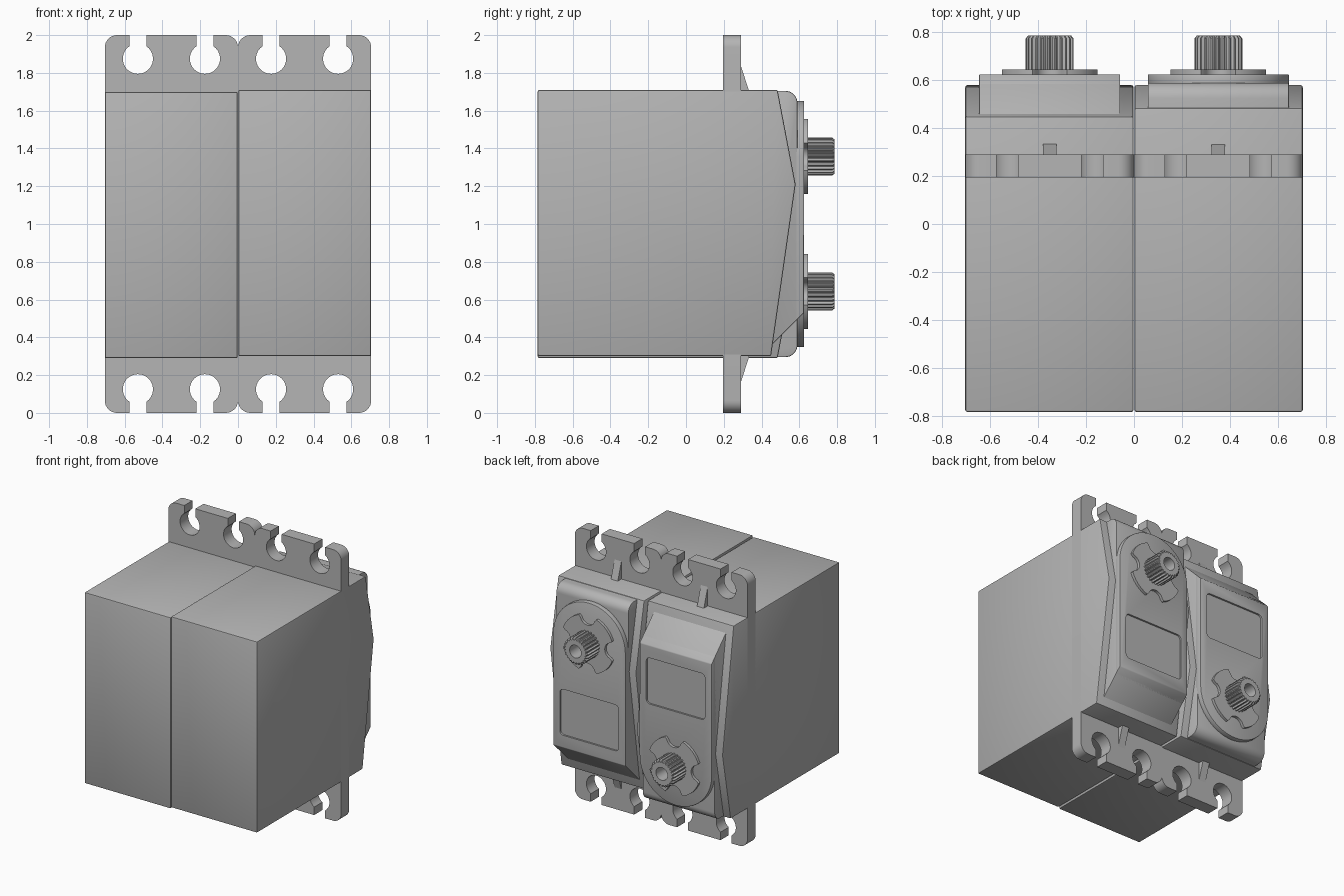
import bpy, bmesh, math
from math import cos, sin, pi, radians

if "Cube" in bpy.data.objects:
    bpy.data.objects.remove(bpy.data.objects["Cube"])

CX, CZ = 0.3525, 1.357          # middle of one unit, height of its output shaft
HW = 0.295                      # half width of the raised gearbox cover

grey = bpy.data.materials.new("grey plastic")
grey.diffuse_color = (0.46, 0.46, 0.46, 1)
grey.use_nodes = True
grey.node_tree.nodes["Principled BSDF"].inputs["Base Color"].default_value = grey.diffuse_color
parts = []


def arc(cx, cy, r, a0, a1, n):
    return [(cx + r * cos(radians(a0 + (a1 - a0) * i / n)),
             cy + r * sin(radians(a0 + (a1 - a0) * i / n))) for i in range(n + 1)]


def loft(name, rows, bevel=0.0, closed=False, keep=True):
    """Skin equal-length loops; cap the ends, or join last to first."""
    bm = bmesh.new()
    loops = [[bm.verts.new(p) for p in row] for row in rows]
    pairs = list(zip(loops, loops[1:]))
    if closed:
        pairs.append((loops[-1], loops[0]))
    else:
        bm.faces.new(loops[0])
        bm.faces.new(loops[-1])
    n = len(rows[0])
    for a, b in pairs:
        for i in range(n):
            j = (i + 1) % n
            bm.faces.new((a[i], a[j], b[j], b[i]))
    bmesh.ops.recalc_face_normals(bm, faces=bm.faces)
    if bevel:
        edges = [e for e in bm.edges if e.calc_face_angle(0) > radians(25)]
        bmesh.ops.bevel(bm, geom=edges, offset=bevel, segments=2, profile=0.5,
                        affect='EDGES', clamp_overlap=True)
    me = bpy.data.meshes.new(name)
    bm.to_mesh(me)
    bm.free()
    me.materials.append(grey)
    ob = bpy.data.objects.new(name, me)
    bpy.context.collection.objects.link(ob)
    if keep:
        parts.append(ob)
    return ob


def along_x(pts, x0, x1):       # (y, z) outline extruded along x
    return [[(x, y, z) for y, z in pts] for x in (x0, x1)]


def along_y(pts, *ys):          # (x, z) outline extruded along y
    return [[(x, y, z) for x, z in pts] for y in ys]


# Main case with the peaked side shoulders
case = [(-0.785, 0.30), (0.45, 0.30), (0.58, 1.21), (0.485, 1.71), (-0.785, 1.71)]
loft("case", along_x(case, 0.002, 0.705), bevel=0.009)

# Gearbox cover: chamfered at one end, rounded at the other
cover = [(0.25, 0.32), (0.415, 0.32), (0.59, 0.495)] + arc(0.525, 1.64, 0.065, 0, 90, 8) + [(0.25, 1.705)]
loft("gearbox_cover", along_x(cover, CX - HW, CX + HW), bevel=0.006)

# Raised arch plate, its lower edge continuing the chamfer
arch = arc(CX, CZ, HW, 0, 180, 40)
plate = loft("arch_plate", [
    [(x, y, z) for x, z in arch + [(CX - HW, low), (CX + HW, low)]]
    for y, low in ((0.57, 0.475), (0.625, 0.53))], bevel=0.005)

# Shallow label recess with rounded corners
rw, rh, rr = 0.24, 0.17, 0.03
recess = []
for sx, sz, a in ((1, 1, 0), (-1, 1, 90), (-1, -1, 180), (1, -1, 270)):
    recess += arc(CX + sx * (rw - rr), 0.79 + sz * (rh - rr), rr, a, a + 90, 5)
cutter = loft("recess_cutter", along_y(recess, 0.612, 0.66), keep=False)
cutter.hide_render = True
mod = plate.modifiers.new("recess", 'BOOLEAN')
mod.operation, mod.object, mod.solver = 'DIFFERENCE', cutter, 'EXACT'
plate.data = bpy.data.meshes.new_from_object(
    plate.evaluated_get(bpy.context.evaluated_depsgraph_get()))
plate.modifiers.clear()
bpy.data.objects.remove(cutter)

# Mounting flange with keyhole slots, one quarter mirrored four ways
hx, half, slot = 0.1775, 0.045, 0.08
open_angle = math.degrees(math.acos(half / slot))
quarter = ([(hx - half, 1.0)]
           + arc(hx, 0.875, slot, 180 - open_angle, 360 + open_angle, 24)
           + [(hx + half, 1.0)] + arc(CX - 0.065, 0.935, 0.065, 90, 0, 8))
right = quarter + [(u, -v) for u, v in reversed(quarter)]
outline = right + [(-u, v) for u, v in reversed(right)]
loft("mounting_flange", along_y([(CX + u, 1 + v) for u, v in outline], 0.195, 0.29))

# Stiffening ribs on the flange
for s in (1, -1):
    rib = [(0.27, 1 + s * 0.69), (0.338, 1 + s * 0.69), (0.29, 1 + s * 0.84), (0.27, 1 + s * 0.84)]
    loft("flange_rib", along_x(rib, CX - 0.028, CX + 0.028))

# Notched bearing ring around the shaft
ring = []
for k in range(4):
    a = 90 * k
    nx, nz = CX + 0.20 * cos(radians(a)), CZ + 0.20 * sin(radians(a))
    ring += arc(nx, nz, 0.06, a - 105, a - 255, 8)
    ring += arc(CX, CZ, 0.212, a + 20, a + 70, 10)
loft("bearing_ring", along_y(ring, 0.61, 0.645))


# Splined output shaft with a screw hole
def spline(tip, root, y, teeth=24):
    pts = []
    for i in range(teeth * 4):
        r = tip if i % 4 < 2 else root
        t = 2 * pi * i / (teeth * 4)
        pts.append((CX + r * cos(t), y, CZ + r * sin(t)))
    return pts


loft("output_shaft", [spline(0.1, 0.088, 0.62), spline(0.1, 0.088, 0.775),
                      spline(0.09, 0.082, 0.787), spline(0.047, 0.047, 0.787),
                      spline(0.047, 0.047, 0.66), spline(0.005, 0.005, 0.66)])

# Smooth the rounded areas, then add the second unit turned end for end
for ob in parts:
    bpy.ops.object.select_all(action='DESELECT')
    ob.select_set(True)
    bpy.context.view_layer.objects.active = ob
    bpy.ops.object.shade_smooth_by_angle(angle=radians(30))
for ob in parts:
    twin = ob.copy()
    twin.name = "second_" + ob.name
    twin.rotation_euler = (0, pi, 0)
    twin.location = (0, 0, 2)
    bpy.context.collection.objects.link(twin)
